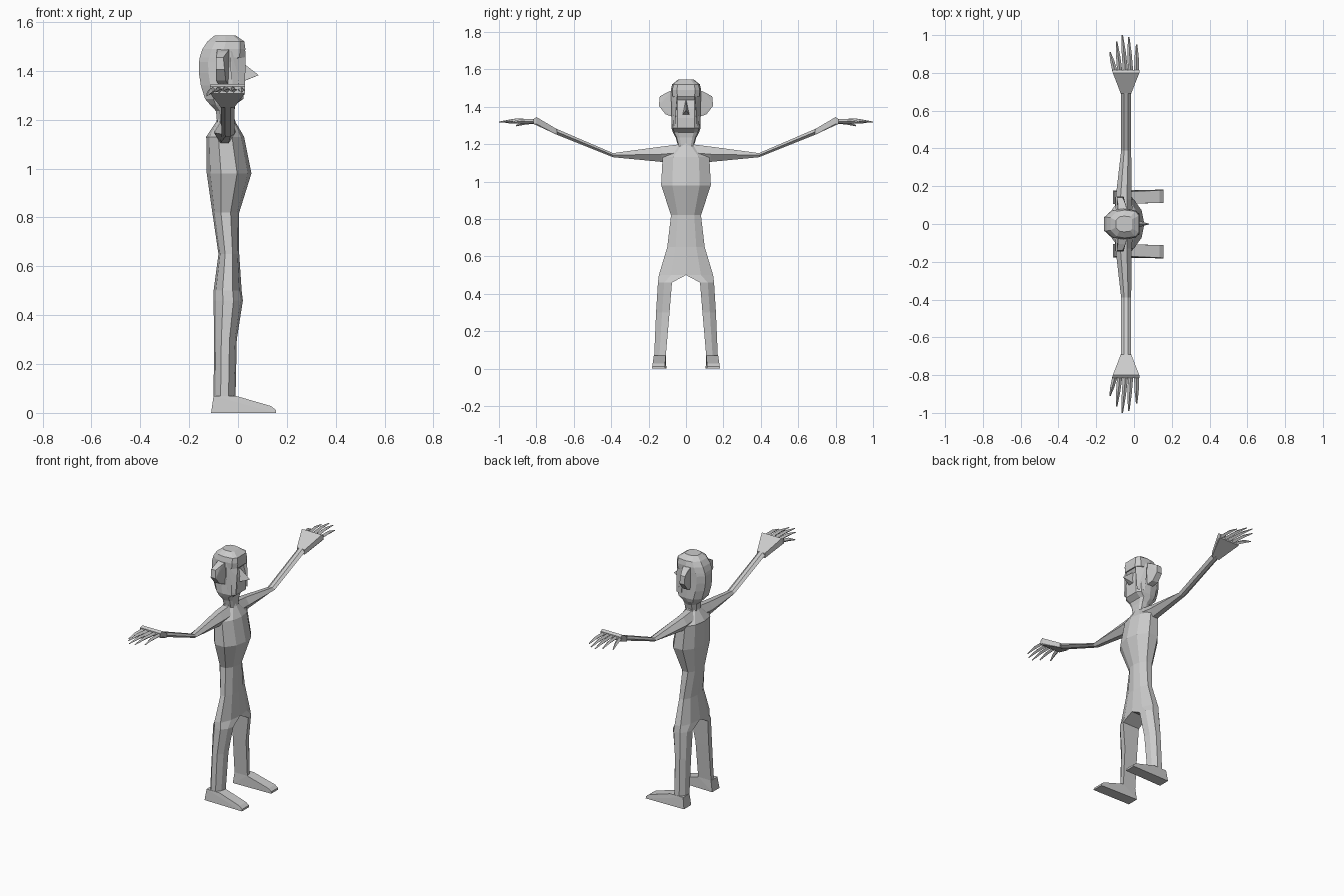
import bpy, bmesh
from mathutils import Vector

if "Cube" in bpy.data.objects:
    bpy.data.objects.remove(bpy.data.objects["Cube"])


def finish(name, bm, mirror=True):
    bmesh.ops.recalc_face_normals(bm, faces=bm.faces[:])
    me = bpy.data.meshes.new(name)
    bm.to_mesh(me)
    bm.free()
    ob = bpy.data.objects.new(name, me)
    bpy.context.collection.objects.link(ob)
    if mirror:
        m = ob.modifiers.new("Mirror", 'MIRROR')
        m.use_axis = (False, True, False)
        m.merge_threshold = 0.0005
    return ob


def loft(name, rings, mirror=True, open_until=0, caps=(True, True)):
    """Skin a list of rings; the first open_until spans stay open strips."""
    bm = bmesh.new()
    rows = [[bm.verts.new(p) for p in r] for r in rings]
    n = len(rows[0])
    for k, (a, b) in enumerate(zip(rows, rows[1:])):
        for i in range(n - 1 if k < open_until else n):
            j = (i + 1) % n
            bm.faces.new((a[i], a[j], b[j], b[i]))
    if caps[0]:
        bm.faces.new(rows[0])
    if caps[1]:
        bm.faces.new(rows[-1])
    return finish(name, bm, mirror)


def hull(name, pts, mirror=True):
    bm = bmesh.new()
    for p in pts:
        bm.verts.new(p)
    bmesh.ops.convex_hull(bm, input=bm.verts[:])
    return finish(name, bm, mirror)


# Torso and legs: half rings (z, back x, front x, inner y, outer y)
def half_ring(z, xb, xf, yi, yo):
    d, w = xf - xb, yo - yi
    return [(xb, yi, z), (xb + .08 * d, yi + .6 * w, z), (xb + .32 * d, yo, z),
            (xb + .68 * d, yo, z), (xf - .08 * d, yi + .55 * w, z), (xf, yi, z)]


body = [half_ring(*r) for r in (
    (1.22, -.08, -.02, 0, .04), (1.19, -.09, -.01, 0, .05),
    (1.13, -.13, .025, 0, .125), (.98, -.128, .055, 0, .133),
    (.82, -.105, .005, 0, .08), (.65, -.08, .005, 0, .1),
    (.50, -.10, .015, 0, .145), (.46, -.10, .02, .075, .15),
    (.30, -.098, -.005, .088, .16), (.07, -.10, -.01, .108, .17))]
loft("torso_and_legs", body, open_until=6, caps=(False, True))

# Feet
hull("foot", [(x, y, z) for x, z, y0, y1 in (
    (-.10, .07, .108, .172), (-.01, .07, .108, .172), (.135, .028, .112, .178),
    (.155, .012, .112, .18), (.155, 0, .112, .182), (-.11, 0, .105, .178))
    for y in (y0, y1)])


# Arms: six-sided sections (y, bottom z, top z, back x, front x)
def arm_ring(y, zb, zt, xb, xf):
    d, zm = xf - xb, (zb + zt) / 2
    return [(xb, y, zm), (xb + .3 * d, y, zt), (xf - .3 * d, y, zt),
            (xf, y, zm), (xf - .3 * d, y, zb), (xb + .3 * d, y, zb)]


loft("arm", [arm_ring(*r) for r in (
    (.04, 1.11, 1.198, -.10, -.005), (.13, 1.105, 1.187, -.098, -.012),
    (.39, 1.13, 1.152, -.068, -.015), (.70, 1.254, 1.285, -.07, -.015))])

# Palm and fingers
hull("palm", [(x, y, z) for y, zb, zt, xb, xf in (
    (.69, 1.25, 1.28, -.07, -.015), (.80, 1.308, 1.345, -.112, .028),
    (.815, 1.308, 1.335, -.115, .028)) for x in (xb, xf) for z in (zb, zt)])
fingers = ((-.10, -.127, .91, 1.298), (-.075, -.092, .965, 1.315),
           (-.045, -.062, 1.0, 1.318), (-.018, -.028, .99, 1.318),
           (.014, .014, .95, 1.312))
for bx, tx, ty, tz in fingers:
    a, b = Vector((bx, .805, 1.322)), Vector((tx, ty, tz))
    rings = []
    for t, w, h in ((0, .014, .012), (.55, .011, .011), (1, .004, .003)):
        c = a.lerp(b, t) + Vector((0, 0, .006 if t == .55 else 0))
        rings.append([(c.x - w, c.y, c.z), (c.x, c.y, c.z + h),
                      (c.x + w, c.y, c.z), (c.x, c.y, c.z - h)])
    loft("finger", rings)


# Head and hair: octagonal rings (z, back x, front x, half width)
def head_ring(z, xb, xf, w):
    d = xf - xb
    side = [(xb, .45), (xb + .22 * d, .9), (xb + .5 * d, 1),
            (xf - .12 * d, .9), (xf, .6)]
    return ([(x, f * w, z) for x, f in side]
            + [(x, -f * w, z) for x, f in reversed(side)])


loft("neck_and_head", [head_ring(*r) for r in (
    (1.18, -.085, -.015, .04), (1.235, -.09, -.015, .055),
    (1.262, -.115, -.01, .07), (1.285, -.135, .022, .078),
    (1.34, -.152, .024, .076), (1.39, -.16, .02, .075),
    (1.435, -.16, .008, .075), (1.46, -.155, .024, .077))], mirror=False)
loft("hair_cap", [head_ring(*r) for r in (
    (1.455, -.157, .028, .08), (1.49, -.145, .03, .081),
    (1.52, -.125, .026, .074), (1.545, -.095, -.01, .042))], mirror=False)

# Side locks framing the face
hull("side_lock", [(x, y, z) for z, xb, xf, y0, y1 in (
    (1.30, -.02, .026, .058, .076), (1.40, -.03, .03, .052, .078),
    (1.48, -.03, .03, .045, .08)) for x in (xb, xf) for y in (y0, y1)
    if not (x == xf and y == y1)])

# Ears
hull("ear", [(x, y, z) for y, z, xb, xf in (
    (.07, 1.49, -.085, -.035), (.105, 1.475, -.085, -.045),
    (.14, 1.455, -.09, -.06), (.145, 1.405, -.09, -.055),
    (.11, 1.36, -.09, -.05), (.07, 1.345, -.08, -.04)) for x in (xb, xf)])

# Nose
hull("nose", [(.01, 0, 1.44), (.085, 0, 1.382), (.015, .02, 1.355),
              (.015, -.02, 1.355), (.03, .014, 1.36), (.03, -.014, 1.36)],
     mirror=False)
